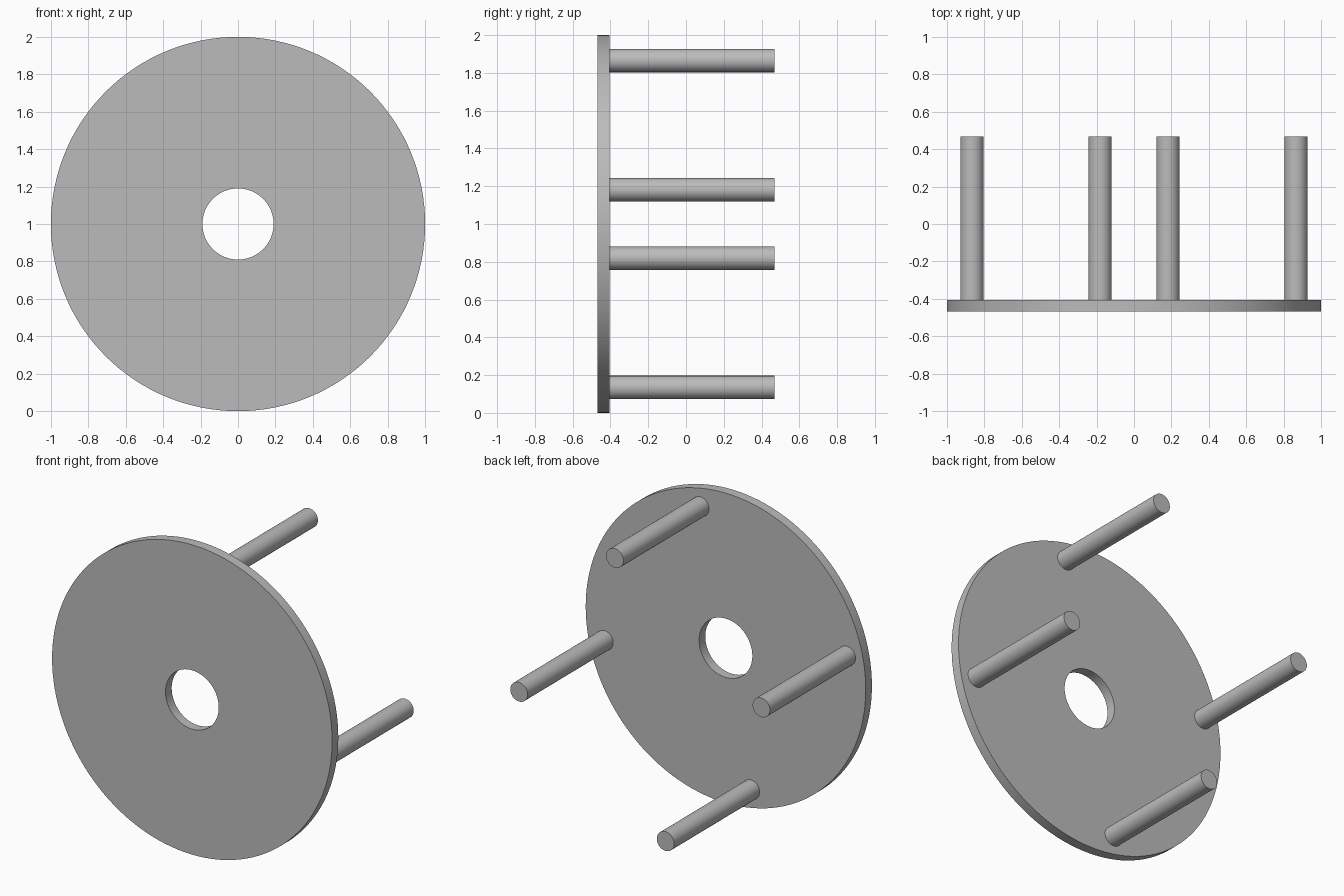
import bpy, bmesh, math
from mathutils import Matrix, Vector

cube = bpy.data.objects.get("Cube")
if cube:
    bpy.data.objects.remove(cube, do_unlink=True)

FRONT, PLATE_BACK, PEG_END = -0.468, -0.405, 0.468
CENTRE = Vector((0, 0, 1))

grey = bpy.data.materials.new("plain grey")
grey.use_nodes = True
colour = (0.5, 0.5, 0.5, 1)
grey.diffuse_color = colour
grey.node_tree.nodes["Principled BSDF"].inputs["Base Color"].default_value = colour


def finish(name, bm):
    """Turn a bmesh into a grey object with smooth curved sides."""
    bmesh.ops.recalc_face_normals(bm, faces=bm.faces)
    mesh = bpy.data.meshes.new(name)
    bm.to_mesh(mesh)
    bm.free()
    mesh.materials.append(grey)
    obj = bpy.data.objects.new(name, mesh)
    bpy.context.collection.objects.link(obj)
    bpy.ops.object.select_all(action='DESELECT')
    obj.select_set(True)
    bpy.context.view_layer.objects.active = obj
    bpy.ops.object.shade_smooth_by_angle(angle=math.radians(30))
    return obj


# Round plate with a central hole: a rectangular section spun about y
bm = bmesh.new()
section = [(0.19, FRONT), (1, FRONT), (1, PLATE_BACK), (0.19, PLATE_BACK)]
verts = [bm.verts.new(CENTRE + Vector((r, y, 0))) for r, y in section]
edges = [bm.edges.new((verts[i], verts[(i + 1) % 4])) for i in range(4)]
bmesh.ops.spin(bm, geom=verts + edges, cent=CENTRE, axis=(0, 1, 0),
               angle=math.tau, steps=128, use_merge=True)
bmesh.ops.remove_doubles(bm, verts=bm.verts, dist=0.0001)
finish("round_plate", bm)

# Four pegs on a circle, turned slightly from the upright
length = PEG_END - PLATE_BACK
for i, name in enumerate(["top", "right", "bottom", "left"]):
    angle = math.atan2(0.865, 0.181) + i * math.pi / 2
    place = CENTRE + 0.884 * Vector((math.cos(angle), 0, math.sin(angle)))
    place.y = (PEG_END + PLATE_BACK) / 2
    bm = bmesh.new()
    bmesh.ops.create_cone(bm, cap_ends=True, segments=48, radius1=0.062,
                          radius2=0.062, depth=length,
                          matrix=Matrix.Translation(place) @ Matrix.Rotation(math.pi / 2, 4, 'X'))
    finish(name + "_peg", bm)
